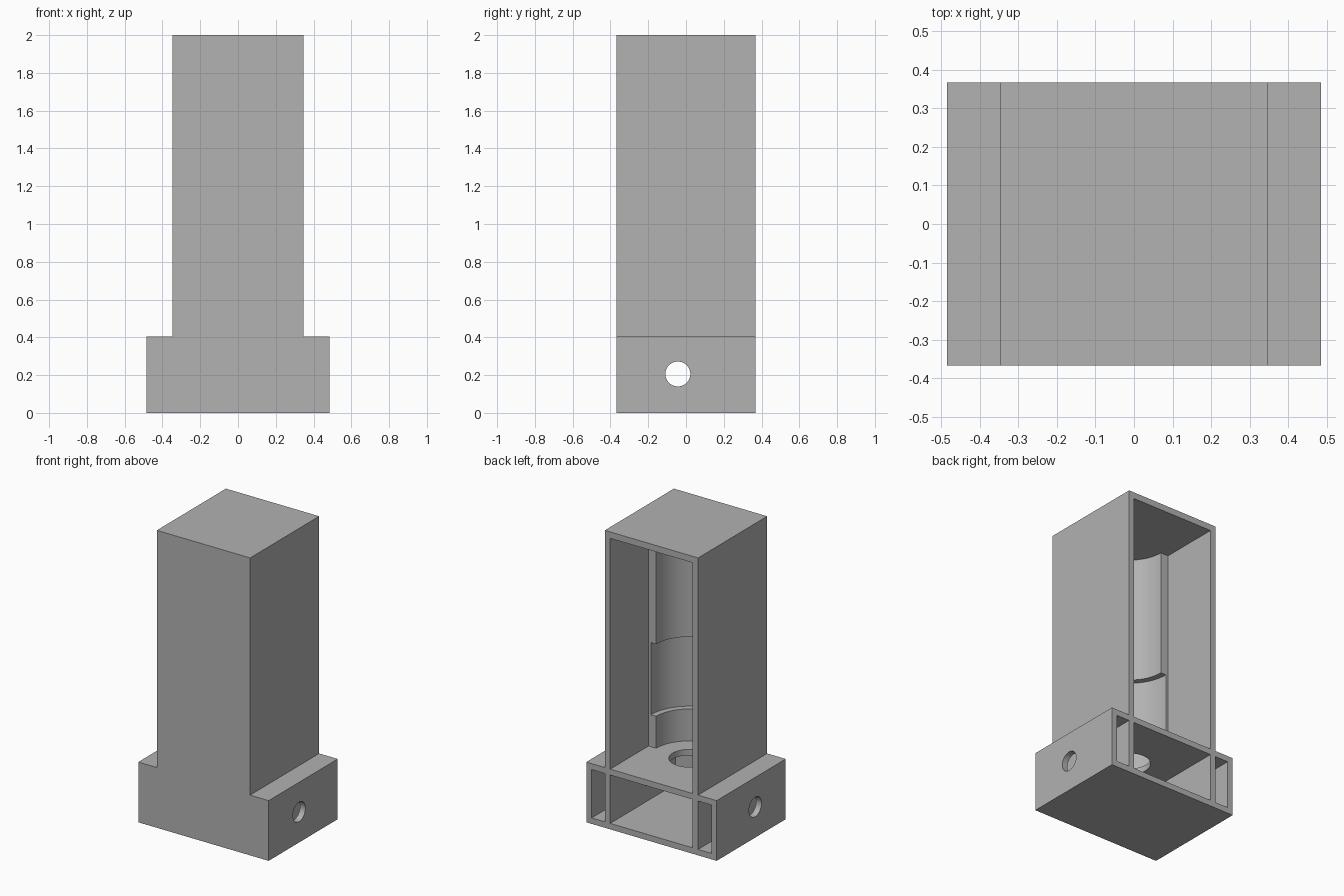
import bpy, bmesh
from math import radians
from mathutils import Matrix, Vector

cube = bpy.data.objects.get("Cube")
if cube:
    bpy.data.objects.remove(cube, do_unlink=True)

# Main dimensions
BASE_X, TOWER_X, HALF_Y = 0.485, 0.347, 0.367
BASE_TOP, HEIGHT, WALL = 0.405, 2.0, 0.04
AXIS_Y = -0.04
BACK = HALF_Y + 0.1          # cutters run out past the open back
INNER_X = TOWER_X - WALL
FRONT_IN = -HALF_Y + WALL

grey = bpy.data.materials.new("plain_grey")
grey.use_nodes = True
grey.diffuse_color = (0.445, 0.445, 0.445, 1)
grey.node_tree.nodes["Principled BSDF"].inputs["Base Color"].default_value = grey.diffuse_color


def make_object(name, bm):
    bmesh.ops.recalc_face_normals(bm, faces=bm.faces)
    mesh = bpy.data.meshes.new(name)
    bm.to_mesh(mesh)
    bm.free()
    mesh.materials.append(grey)
    obj = bpy.data.objects.new(name, mesh)
    bpy.context.collection.objects.link(obj)
    return obj


def box(name, x0, x1, y0, y1, z0, z1):
    bm = bmesh.new()
    size = Matrix.Diagonal((x1 - x0, y1 - y0, z1 - z0, 1))
    centre = Matrix.Translation(((x0 + x1) / 2, (y0 + y1) / 2, (z0 + z1) / 2))
    bmesh.ops.create_cube(bm, size=1, matrix=centre @ size)
    return make_object(name, bm)


def lathe(name, profile, steps=64):
    """Closed solid turned about the vertical bore axis."""
    bm = bmesh.new()
    rings = []
    for r, z in profile:
        ring = bmesh.ops.create_circle(
            bm, segments=steps, radius=r, matrix=Matrix.Translation((0, AXIS_Y, z)))["verts"]
        rings.append(ring)
    for low, high in zip(rings, rings[1:]):
        for i in range(steps):
            j = (i + 1) % steps
            bm.faces.new((low[i], low[j], high[j], high[i]))
    bm.faces.new(rings[0])
    bm.faces.new(rings[-1])
    return make_object(name, bm)


# Housing: stepped outline pushed from front to back
bm = bmesh.new()
half = [(BASE_X, 0), (BASE_X, BASE_TOP), (TOWER_X, BASE_TOP), (TOWER_X, HEIGHT)]
outline = half + [(-x, z) for x, z in reversed(half)]
face = bm.faces.new([bm.verts.new((x, -HALF_Y, z)) for x, z in outline])
pushed = bmesh.ops.extrude_face_region(bm, geom=[face])["geom"]
bmesh.ops.translate(bm, vec=Vector((0, 2 * HALF_Y, 0)),
                    verts=[v for v in pushed if isinstance(v, bmesh.types.BMVert)])
housing = make_object("housing", bm)

# Open compartments: tower, centre of base and both side cells
ceiling = HEIGHT - 0.043
cell_top = BASE_TOP - WALL
cutters = [
    box("tower_cavity", -INNER_X, INNER_X, AXIS_Y, BACK, BASE_TOP, ceiling),
    box("base_cavity", -INNER_X, INNER_X, FRONT_IN, BACK, WALL, cell_top),
]
for side, name in ((-1, "right_cell"), (1, "left_cell")):
    xs = sorted((side * TOWER_X, side * (BASE_X - WALL)))
    cutters.append(box(name, *xs, FRONT_IN, BACK, WALL, cell_top))

# Stepped bore with the round opening in the tower floor
cutters.append(lathe("stepped_bore", [
    (0.128, 0.2), (0.128, BASE_TOP), (0.25, BASE_TOP), (0.25, 0.62),
    (0.29, 0.62), (0.29, 1.105), (0.25, 1.105), (0.25, ceiling)]))

# Cross hole through all side walls
bm = bmesh.new()
turn = Matrix.Translation((0, -0.043, 0.206)) @ Matrix.Rotation(radians(90), 4, "Y")
bmesh.ops.create_cone(bm, cap_ends=True, segments=48, radius1=0.066, radius2=0.066,
                      depth=1.2, matrix=turn)
cutters.append(make_object("cross_hole", bm))

# Cut everything, then bake the result
for cutter in cutters:
    cutter.hide_render = True
    mod = housing.modifiers.new(cutter.name, "BOOLEAN")
    mod.operation = "DIFFERENCE"
    mod.solver = "EXACT"
    mod.object = cutter
bpy.context.view_layer.update()
baked = bpy.data.meshes.new_from_object(
    housing.evaluated_get(bpy.context.evaluated_depsgraph_get()))
housing.modifiers.clear()
housing.data = baked
for cutter in cutters:
    bpy.data.objects.remove(cutter, do_unlink=True)

# Smooth bores, sharp corners
bpy.ops.object.select_all(action="DESELECT")
housing.select_set(True)
bpy.context.view_layer.objects.active = housing
bpy.ops.object.shade_smooth_by_angle(angle=radians(30))
